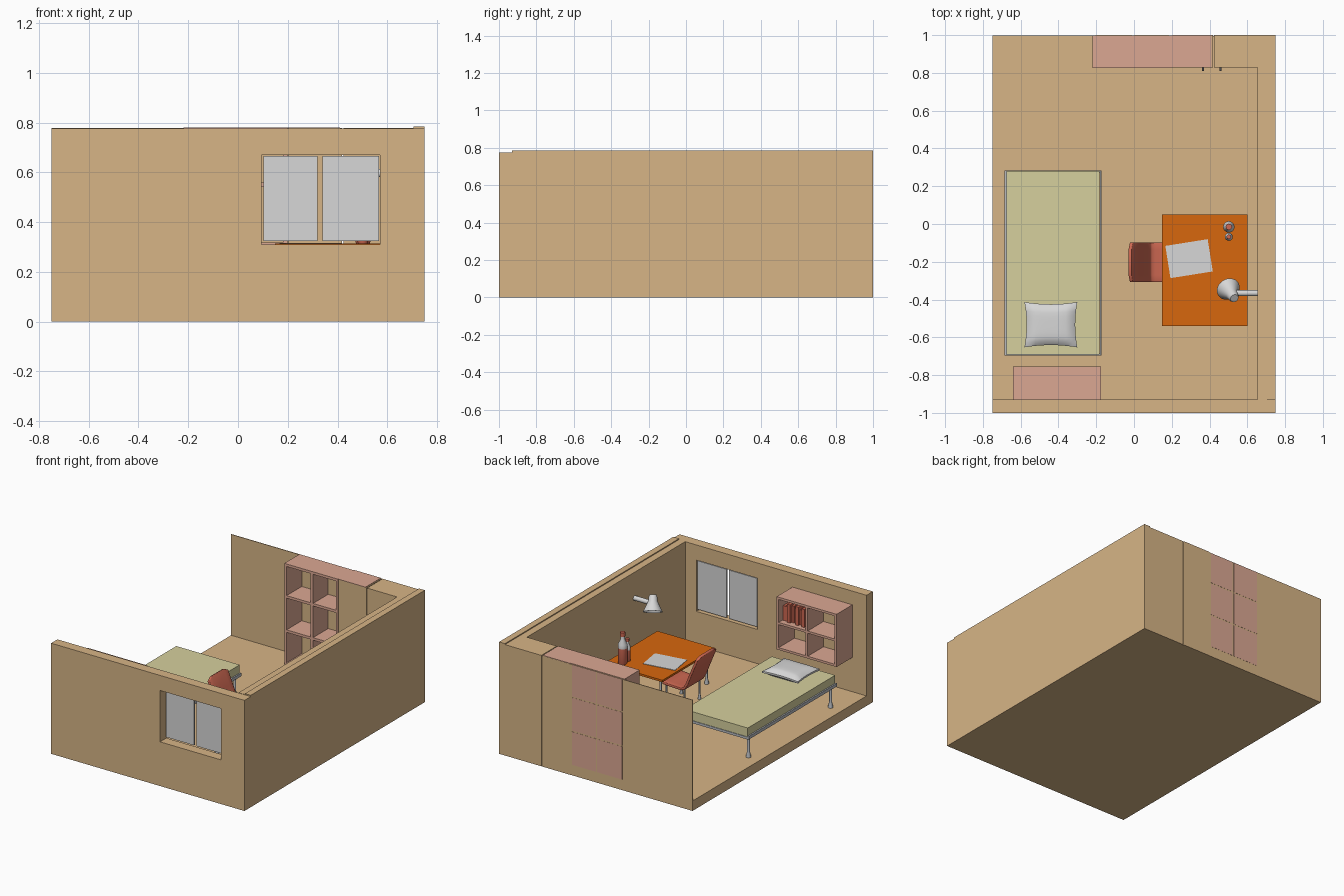
import bpy, bmesh, math, random
from mathutils import Vector, Matrix

if "Cube" in bpy.data.objects:
    bpy.data.objects.remove(bpy.data.objects["Cube"])

random.seed(4)


def mat(name, r, g, b):
    m = bpy.data.materials.new(name)
    m.diffuse_color = (r, g, b, 1)
    m.use_nodes = True
    m.node_tree.nodes["Principled BSDF"].inputs["Base Color"].default_value = m.diffuse_color
    return m


TAN = mat("tan", .68, .46, .24)
PINK = mat("pink wood", .71, .39, .29)
KHAKI = mat("khaki", .67, .63, .34)
ORANGE = mat("orange", .68, .135, .004)
RED = mat("brick red", .62, .14, .085)
WHITE = mat("off white", .68, .68, .68)
METAL = mat("metal grey", .48, .50, .53)
DARK = mat("dark grey", .08, .08, .09)


def finish(name, bm, mats, smooth=False):
    bmesh.ops.recalc_face_normals(bm, faces=bm.faces)
    me = bpy.data.meshes.new(name)
    bm.to_mesh(me)
    bm.free()
    for m in (mats if isinstance(mats, list) else [mats]):
        me.materials.append(m)
    ob = bpy.data.objects.new(name, me)
    bpy.context.collection.objects.link(ob)
    if smooth:
        bpy.ops.object.select_all(action='DESELECT')
        bpy.context.view_layer.objects.active = ob
        ob.select_set(True)
        bpy.ops.object.shade_smooth_by_angle(angle=math.radians(40))
    return ob


def box(name, x, y, z, m, rot=0):
    """Box from (min, max) ranges, optionally turned about z."""
    bm = bmesh.new()
    lo, hi = Vector((x[0], y[0], z[0])), Vector((x[1], y[1], z[1]))
    bmesh.ops.create_cube(bm, size=1)
    bm.transform(Matrix.Diagonal((*(hi - lo), 1)))
    ob = finish(name, bm, m)
    ob.location = (lo + hi) / 2
    ob.rotation_euler.z = rot
    return ob


def lathe(name, profile, loc, mats, rule=None, axis=None, n=24):
    """Turn an (r, z) profile about an axis; rule(z) picks the material."""
    bm = bmesh.new()
    rings = [[bm.verts.new((r * math.cos(2 * math.pi * i / n), r * math.sin(2 * math.pi * i / n), z))
              for i in range(n)] for r, z in profile]
    for a, b in zip(rings, rings[1:]):
        for i in range(n):
            j = (i + 1) % n
            bm.faces.new((a[i], a[j], b[j], b[i]))
    bm.faces.new(rings[0])
    bm.faces.new(rings[-1])
    if rule:
        for f in bm.faces:
            f.material_index = rule(f.calc_center_median().z)
    ob = finish(name, bm, mats, True)
    ob.location = loc
    if axis:
        ob.rotation_euler = Vector(axis).to_track_quat('Z', 'Y').to_euler()
    return ob


def leg(name, x, y, top, r=.008):
    """Round metal leg with a flared foot."""
    lathe(name, [(r * 1.9, .07), (r * 1.8, .078), (r, .11), (r, top)], (x, y, 0), METAL, n=16)


F = .07  # floor height

# Room shell
box("floor", (-.75, .655), (-.93, .994), (0, F), TAN)
box("back_wall", (-.75, .2), (.994, .999), (0, .778), TAN)
box("right_wall", (.655, .75), (-.93, 1), (0, .778), TAN)
box("right_wall_cap", (.705, .75), (-.93, 1), (.778, .785), TAN)
front = box("front_wall", (-.75, .75), (-1, -.93), (0, .776), TAN)

# Window opening and its two panes
cut = box("window_cutter", (.095, .57), (-1.1, -.8), (.31, .67), TAN)
cut.hide_render = True
mod = front.modifiers.new("window", 'BOOLEAN')
mod.object, mod.solver = cut, 'EXACT'
bpy.context.view_layer.update()
bpy.context.view_layer.objects.active = front
bpy.ops.object.modifier_apply(modifier="window")
bpy.data.objects.remove(cut)
for i, xr in enumerate([(.103, .32), (.34, .566)]):
    box(f"window_pane_{i}", xr, (-.946, -.934), (.325, .665), WHITE)


def rack(name, xs, y, zs, t):
    """Open shelving with uprights at xs and boards at zs (centre lines)."""
    for i, x in enumerate(xs):
        box(f"{name}_upright_{i}", (x - t / 2, x + t / 2), y, (zs[0], zs[-1]), PINK)
    for j, z in enumerate(zs):
        for i, (a, b) in enumerate(zip(xs, xs[1:])):
            ends = j in (0, len(zs) - 1)
            z0 = z if j == 0 else z - t if ends else z - t / 2
            box(f"{name}_board_{j}_{i}", (a + t / 2, b - t / 2), y, (z0, z0 + t), PINK)


# Tall shelving, its back plates and the two-door cupboard
xs, zs = (-.21, -.005, .19), (F, .31, .55, .781)
rack("tall_shelf", xs, (.826, .994), zs, .018)
for i in range(2):
    for j in range(3):
        box(f"back_plate_{i}_{j}", (xs[i] + .005, xs[i + 1] - .005), (.998, 1),
            (zs[j] + .004, zs[j + 1] - .004), PINK)
box("cupboard_left", (.2, .417), (.828, 1), (0, .778), TAN)
box("cupboard_right", (.423, .655), (.828, 1), (0, .778), TAN)
box("cupboard_top", (.199, .41), (.828, .999), (.778, .781), PINK)
for i, x in enumerate((.365, .457)):
    box(f"door_handle_{i}", (x - .005, x + .005), (.81, .828), (.36, .46), DARK)

# Wall shelf with books in the upper corner cell
rack("wall_shelf", (-.632, -.408, -.183), (-.93, -.755), (.31, .495, .68), .016)
x = -.195
for i in range(8):
    w = random.uniform(.016, .024)
    h = random.uniform(.10, .135)
    box(f"book_{i}", (x - w, x), (-.915, -.79 + random.uniform(-.02, .01)), (.503, .503 + h), RED)
    x -= w + .002

# Bed
box("mattress", (-.675, -.183), (-.69, .28), (.225, .287), KHAKI)
for i, x in enumerate((-.681, -.176)):
    box(f"bed_side_rail_{i}", (x - .005, x + .005), (-.695, .282), (.21, .232), METAL)
for i, y in enumerate((-.69, .277)):
    box(f"bed_end_rail_{i}", (-.68, -.18), (y - .005, y + .005), (.207, .224), METAL)
for i, x in enumerate((-.66, -.2)):
    for j, y in enumerate((-.66, .25)):
        leg(f"bed_leg_{i}_{j}", x, y, .222, .009)

# Pillow: puffed grid with pinched sides
bm = bmesh.new()
bmesh.ops.create_cube(bm, size=2)
bmesh.ops.subdivide_edges(bm, edges=bm.edges, cuts=9, use_grid_fill=True)
for v in bm.verts:
    u, w, s = v.co
    puff = (max(0, (1 - u ** 4) * (1 - w ** 4))) ** .5
    v.co = (.14 * u * (1 - .08 * (1 - w * w)), .12 * w * (1 - .1 * (1 - u * u)),
            s * (.006 + .026 * puff))
finish("pillow", bm, WHITE, True).location = (-.44, -.533, .315)

# Desk
box("desk_top", (.148, .6), (-.54, .05), (.3, .314), ORANGE)
for i, x in enumerate((.19, .56)):
    for j, y in enumerate((-.5, .01)):
        leg(f"desk_leg_{i}_{j}", x, y, .302)
box("paper", (.178, .405), (-.27, -.097), (.314, .317), WHITE, math.radians(9))

# Bottles: red body, white band and neck, red cap
for name, y, r, h in (("large_bottle", -.015, .03, .22), ("small_bottle", -.068, .021, .155)):
    prof = [(.9, 0), (1, .03), (1, .5), (1, .62), (.5, .76), (.45, .87), (.55, .87), (.55, 1)]
    lathe(name, [(a * r, b * h) for a, b in prof], (.502, y, .314), [RED, WHITE],
          lambda z, h=h: int(.52 < z / h < .868))

# Wall lamp
lathe("lamp_arm", [(.016, 0), (.016, .125)], (.53, -.366, .597), WHITE, axis=(1, 0, 0))
ax = Vector((-.03, .045, -.085)).normalized()
lathe("lamp_shade", [(.022, -.012), (.027, 0), (.03, .03), (.063, .098), (.059, .098), (.025, .032)],
      (.528, -.388, .632), WHITE, axis=ax, n=32)

# Chair: bent shell swept across y, rounded by a bevel
path = [(.27, .212), (.2, .208), (.11, .205), (.085, .215), (.065, .25), (.02, .36), (-.022, .46)]
bm = bmesh.new()
rows = [[bm.verts.new((px, y, pz)) for px, pz in path] for y in (-.308, -.27, -.135, -.098)]
for row, inset in ((rows[0], .018), (rows[3], .018)):  # clipped corners
    row[0].co.x -= inset
    row[-1].co.x += inset * .4
    row[-1].co.z -= inset
for a, b in zip(rows, rows[1:]):
    for i in range(len(path) - 1):
        bm.faces.new((a[i], a[i + 1], b[i + 1], b[i]))
chair = finish("chair_shell", bm, RED, True)
sol = chair.modifiers.new("thickness", 'SOLIDIFY')
sol.thickness, sol.offset = .018, 0
bev = chair.modifiers.new("soft_edge", 'BEVEL')
bev.width, bev.segments = .004, 2
for i, x in enumerate((.095, .235)):
    for j, y in enumerate((-.285, -.12)):
        leg(f"chair_leg_{i}_{j}", x, y, .205, .006)
